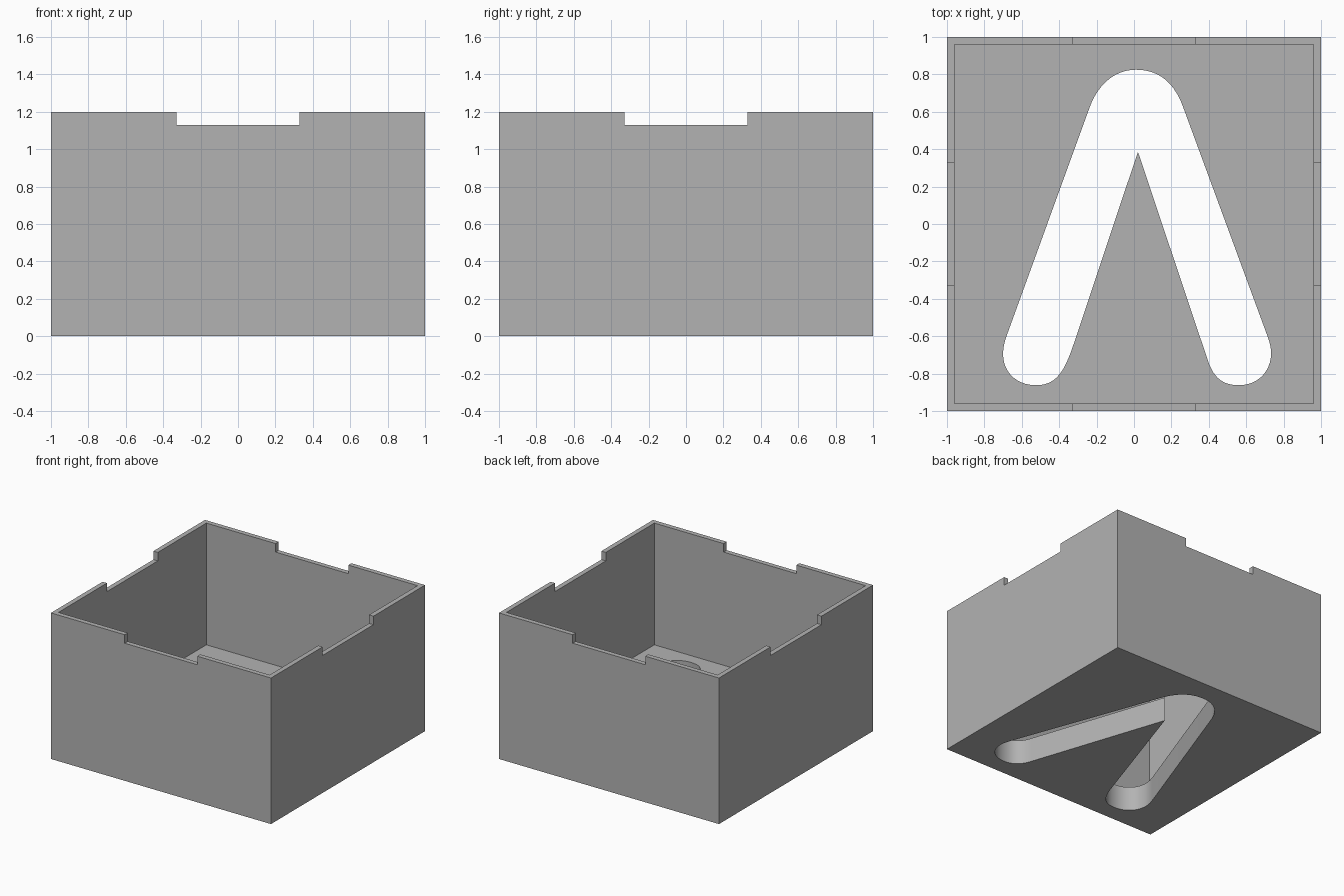
import bpy, bmesh
from mathutils import Vector
from mathutils.geometry import interpolate_bezier

if "Cube" in bpy.data.objects:
    bpy.data.objects.remove(bpy.data.objects["Cube"])

HEIGHT, WALL, FLOOR = 1.2, 0.04, 0.2
NOTCH_HALF, NOTCH_Z = 0.33, 1.13

grey = bpy.data.materials.new("plain grey")
grey.use_nodes = True
color = (0.45, 0.45, 0.45, 1)
grey.diffuse_color = color
grey.node_tree.nodes["Principled BSDF"].inputs["Base Color"].default_value = color


def add_object(name, bm):
    bmesh.ops.recalc_face_normals(bm, faces=bm.faces)
    mesh = bpy.data.meshes.new(name)
    bm.to_mesh(mesh)
    bm.free()
    mesh.materials.append(grey)
    obj = bpy.data.objects.new(name, mesh)
    bpy.context.collection.objects.link(obj)
    return obj


def prism(name, outline, z0, z1):
    bm = bmesh.new()
    base = bm.faces.new([bm.verts.new((x, y, z0)) for x, y in outline])
    top = bmesh.ops.extrude_face_region(bm, geom=[base])["geom"]
    verts = [v for v in top if isinstance(v, bmesh.types.BMVert)]
    bmesh.ops.translate(bm, verts=verts, vec=(0, 0, z1 - z0))
    return add_object(name, bm)


def box(name, hx, hy, z0, z1):
    return prism(name, [(-hx, -hy), (hx, -hy), (hx, hy), (-hx, hy)], z0, z1)


# Rounded chevron opening: each run of four points is one Bezier arc
arcs = [
    [(-.236, .627), (-.19, .75), (-.10, .825), (.01, .825)],
    [(.01, .825), (.12, .825), (.21, .77), (.262, .627)],
    [(.712, -.595), (.725, -.63), (.733, -.66), (.733, -.69)],
    [(.733, -.69), (.733, -.79), (.66, -.862), (.562, -.862)],
    [(.562, -.862), (.48, -.862), (.425, -.83), (.391, -.718)],
    [(.021, .386)],
    [(-.321, -.637), (-.375, -.80), (-.42, -.862), (-.525, -.862)],
    [(-.525, -.862), (-.63, -.862), (-.70, -.79), (-.70, -.696)],
    [(-.70, -.696), (-.70, -.66), (-.692, -.63), (-.68, -.595)],
]
outline = []
for arc in arcs:
    pts = [Vector((x, y, 0)) for x, y in arc]
    if len(pts) == 4:
        pts = interpolate_bezier(*pts, 12)
    for p in pts:
        if not outline or (Vector(outline[-1]) - p.xy).length > 0.001:
            outline.append((p.x, p.y))

# Open box, hollowed, notched on all four rims and pierced through the floor
body = box("open_box", 1, 1, 0, HEIGHT)
inner = 1 - WALL
cutters = [
    box("cavity_cutter", inner, inner, FLOOR, HEIGHT + 0.5),
    box("side_notch_cutter", 2, NOTCH_HALF, NOTCH_Z, HEIGHT + 0.4),
    box("front_notch_cutter", NOTCH_HALF, 2, NOTCH_Z, HEIGHT + 0.3),
    prism("chevron_cutter", outline, -0.1, FLOOR + 0.1),
]
bpy.context.view_layer.objects.active = body
for cutter in cutters:
    cutter.hide_render = True
    mod = body.modifiers.new("cut", "BOOLEAN")
    mod.operation, mod.solver, mod.object = "DIFFERENCE", "EXACT", cutter
    bpy.ops.object.modifier_apply(modifier=mod.name)
    bpy.data.objects.remove(cutter)

# Smooth the rounded ends, keep the corners sharp
bpy.ops.object.select_all(action="DESELECT")
body.select_set(True)
bpy.ops.object.shade_smooth_by_angle()
